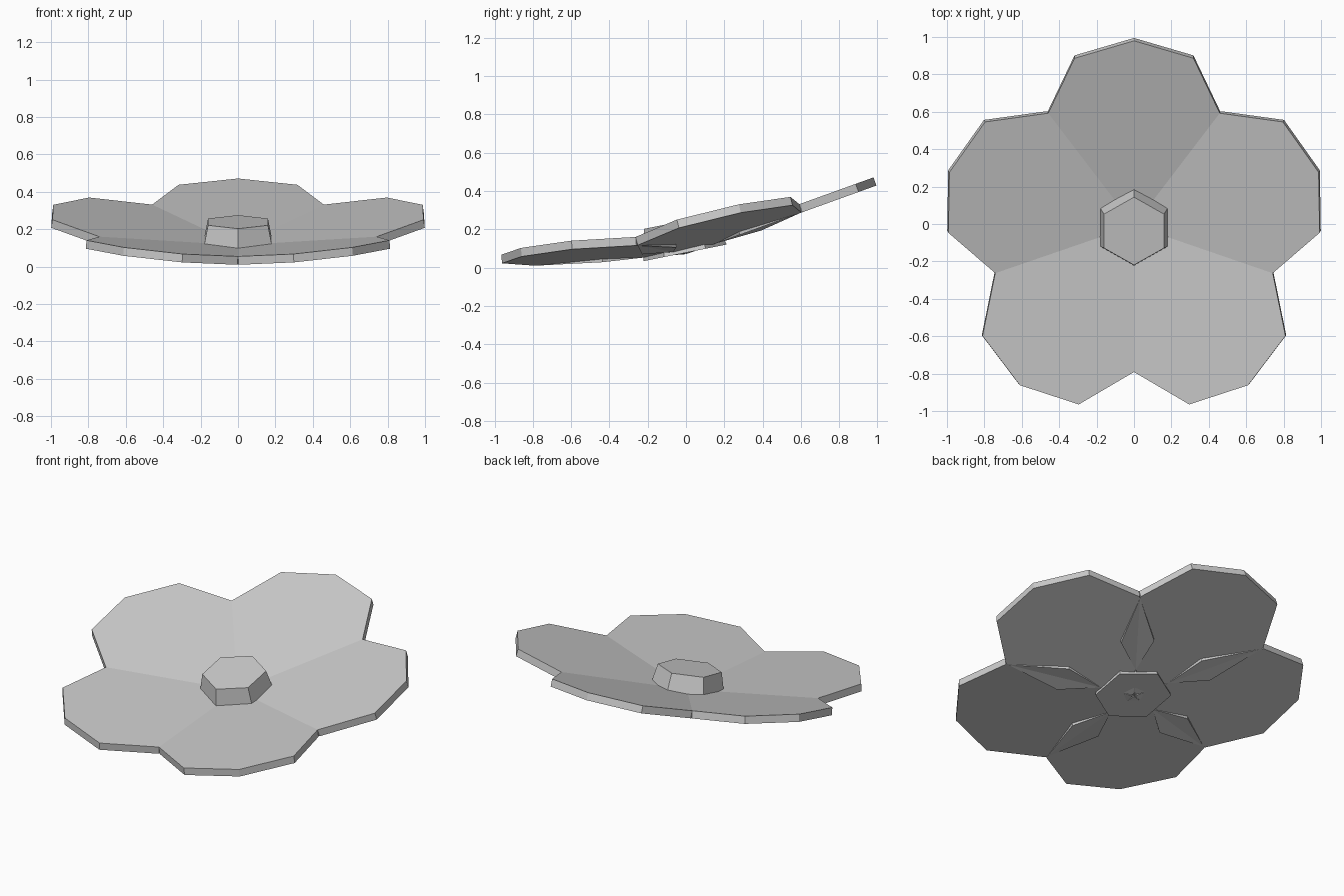
import bpy, bmesh
from math import radians, sin, cos, pi, atan
from mathutils import Matrix, Vector

cube = bpy.data.objects.get("Cube")
if cube:
    bpy.data.objects.remove(cube, do_unlink=True)

GREY = (0.6, 0.6, 0.6, 1.0)
mat = bpy.data.materials.new("plain grey")
mat.use_nodes = True
mat.diffuse_color = GREY
mat.node_tree.nodes["Principled BSDF"].inputs["Base Color"].default_value = GREY

# The whole flower leans forward around x
FLOWER = Matrix.Translation((0, -0.008, 0.115)) @ Matrix.Rotation(atan(0.2), 4, 'X')
CUP = 0.15        # upward slope of every petal
THICK = 0.045


def finish(name, bm):
    bmesh.ops.recalc_face_normals(bm, faces=bm.faces)
    mesh = bpy.data.meshes.new(name)
    bm.to_mesh(mesh)
    bm.free()
    mesh.materials.append(mat)
    obj = bpy.data.objects.new(name, mesh)
    obj.matrix_world = FLOWER
    bpy.context.collection.objects.link(obj)
    return obj


def crease(r, beyond=0.0):
    """Point on the line between two petals, optionally past it."""
    a = pi / 5
    return (r * cos(a) - beyond * sin(a), r * sin(a) + beyond * cos(a))


# Half outline of a petal: tip, shoulder, notch, tucked-under lobe, base
half = [(0.94, 0.318), crease(0.78), crease(0.43, 0.1), crease(0.19)]
outline = [(1.038, 0)] + half + [(0, 0)] + [(u, -v) for u, v in reversed(half)]


def petal(name, angle):
    bm = bmesh.new()
    face = bm.faces.new([bm.verts.new((u, v, CUP * u)) for u, v in outline])
    ext = bmesh.ops.extrude_face_region(bm, geom=[face], use_keep_orig=True)
    lower = [g for g in ext["geom"] if isinstance(g, bmesh.types.BMVert)]
    down = Vector((CUP, 0, -1)).normalized() * THICK
    bmesh.ops.translate(bm, verts=lower, vec=down)
    bmesh.ops.rotate(bm, verts=bm.verts, matrix=Matrix.Rotation(angle, 3, 'Z'))
    return finish(name, bm)


names = ["back", "back_right", "front_right", "front_left", "back_left"]
for i, side in enumerate(names):
    petal(side + "_petal", radians(90 + 72 * i))

# Six-sided tapered centre, passing through the petals
bm = bmesh.new()
bmesh.ops.create_cone(bm, cap_ends=True, segments=6, radius1=0.222, radius2=0.185, depth=0.165)
bmesh.ops.rotate(bm, verts=bm.verts, matrix=Matrix.Rotation(
    pi / 2 - [v.co.to_2d().angle_signed(Vector((1, 0))) for v in bm.verts][0], 3, 'Z'))
bmesh.ops.translate(bm, verts=bm.verts, vec=(0, -0.005, 0.045))
finish("flower_centre", bm)
